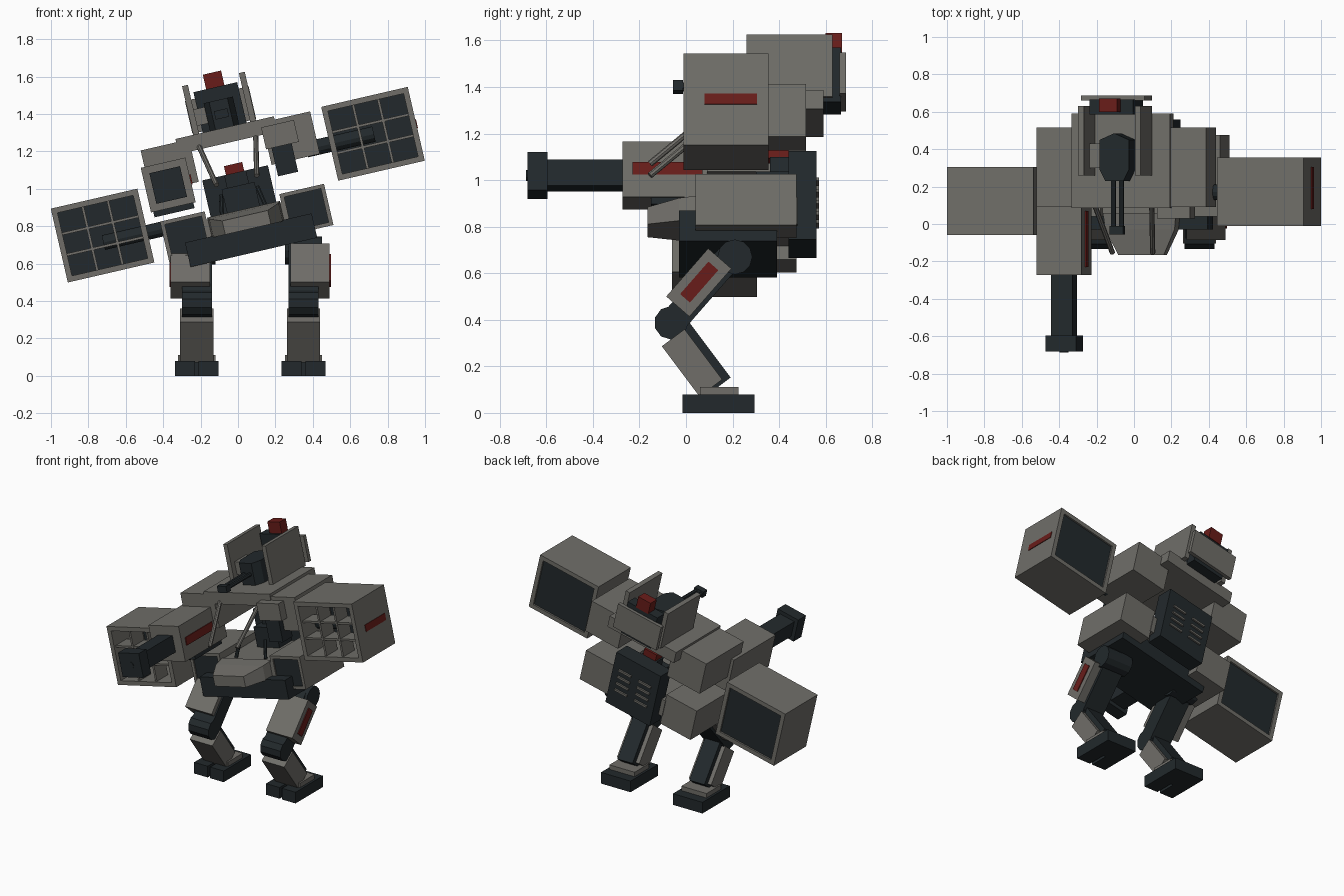
import bpy, bmesh
from math import radians, atan2
from mathutils import Matrix, Vector

if "Cube" in bpy.data.objects:
    bpy.data.objects.remove(bpy.data.objects["Cube"])


def material(name, rgb):
    m = bpy.data.materials.new(name)
    m.diffuse_color = (*rgb, 1)
    m.use_nodes = True
    m.node_tree.nodes["Principled BSDF"].inputs["Base Color"].default_value = m.diffuse_color
    return m


GREY = material("armour_grey", (0.16, 0.155, 0.14))
DARK = material("frame_dark", (0.016, 0.022, 0.025))
RED = material("marking_red", (0.14, 0.012, 0.01))

WORLD = Matrix.Identity(4)
# the whole upper body leans 13 degrees to one side
TILT = (Matrix.Translation((0, 0, 0.75)) @ Matrix.Rotation(radians(-13), 4, 'Y')
        @ Matrix.Translation((0.06, 0, 0)))


def finish(name, bm, mat, frame):
    bm.transform(frame)
    bmesh.ops.recalc_face_normals(bm, faces=bm.faces)
    me = bpy.data.meshes.new(name)
    bm.to_mesh(me)
    bm.free()
    me.materials.append(mat)
    ob = bpy.data.objects.new(name, me)
    bpy.context.collection.objects.link(ob)
    return ob


def boxes(name, ranges, mat=GREY, frame=TILT):
    """One object made of boxes given as (x0, x1, y0, y1, z0, z1)."""
    bm = bmesh.new()
    for x0, x1, y0, y1, z0, z1 in ranges:
        m = (Matrix.Translation(((x0 + x1) / 2, (y0 + y1) / 2, (z0 + z1) / 2))
             @ Matrix.Diagonal((abs(x1 - x0), abs(y1 - y0), abs(z1 - z0), 1)))
        bmesh.ops.create_cube(bm, size=1, matrix=m)
    return finish(name, bm, mat, frame)


def box(name, *r, mat=GREY, frame=TILT):
    return boxes(name, [r], mat, frame)


def rod(name, a, b, r, mat=DARK, frame=TILT, sides=12):
    a, b = Vector(a), Vector(b)
    d = b - a
    bm = bmesh.new()
    m = Matrix.Translation((a + b) / 2) @ d.to_track_quat('Z', 'Y').to_matrix().to_4x4()
    bmesh.ops.create_cone(bm, cap_ends=True, segments=sides, radius1=r, radius2=r,
                          depth=d.length, matrix=m)
    return finish(name, bm, mat, frame)


# Missile pods: open frame, 3x3 front grid, dark back panel, carrying arm
def pod(side, x0, y0, z0):
    x1, y1, z1, t = x0 + 0.475, y0 + 0.365, z0 + 0.405, 0.03
    boxes(side + "_pod_shell", [(x0, x1, y0, y1, z0, z0 + t), (x0, x1, y0, y1, z1 - t, z1),
                                (x0, x0 + t, y0, y1, z0 + t, z1 - t),
                                (x1 - t, x1, y0, y1, z0 + t, z1 - t)])
    box(side + "_pod_back", x0 + t, x1 - t, y1 - 0.04, y1 - 0.012, z0 + t, z1 - t, mat=DARK)
    w, h = (x1 - x0 - 2 * t) / 3, (z1 - z0 - 2 * t) / 3
    bars = []
    for i in (1, 2):
        x, z = x0 + t + i * w, z0 + t + i * h
        bars += [(x - 0.007, x + 0.007, y0 + 0.015, y0 + 0.14, z0 + t, z1 - t),
                 (x0 + t, x1 - t, y0 + 0.018, y0 + 0.14, z - 0.007, z + 0.007)]
    boxes(side + "_pod_grid", bars)


pod("right", 0.528, -0.01, 0.165)
pod("left", -1.003, -0.06, -0.04)
box("right_pod_stripe", 1.0, 1.007, 0.08, 0.305, 0.345, 0.392, mat=RED)
rod("right_pod_arm", (0.4, 0.17, 0.365), (0.77, 0.17, 0.365), 0.042)
rod("left_pod_arm", (-0.4, 0.12, 0.125), (-0.77, 0.12, 0.125), 0.04)

# Shoulder yoke, shoulder blocks and hull side boxes
box("shoulder_yoke", -0.27, 0.27, 0.085, 0.59, 0.495, 0.578)
for side, s in (("left", -1), ("right", 1)):
    box(side + "_shoulder", s * 0.2, s * 0.465, 0.09, 0.515, 0.327, 0.56)
    a, b = s * 0.205, s * 0.45
    boxes(side + "_hull_box", [(a, b, 0.055, 0.475, -0.06, 0.166),
                               (a, b, 0.04, 0.055, 0.145, 0.166), (a, b, 0.04, 0.055, -0.06, -0.04),
                               (a, a + s * 0.022, 0.04, 0.055, -0.04, 0.145),
                               (b - s * 0.022, b, 0.04, 0.055, -0.04, 0.145)])
    box(side + "_hull_vent", s * 0.227, s * 0.428, 0.05, 0.058, -0.04, 0.145, mat=DARK)
box("right_arm_stub", 0.19, 0.37, 0.03, 0.12, 0.415, 0.535)
box("right_arm_joint", 0.22, 0.33, 0.05, 0.16, 0.26, 0.42, mat=DARK)

# Hip plate, hull core and tapered nose
box("hip_plate", -0.345, 0.35, -0.03, 0.39, -0.107, 0.027, mat=DARK)
box("hull_core", -0.21, 0.21, 0.04, 0.48, 0.0, 0.12)
bm = bmesh.new()
outline = [(-0.2, 0.06, 0.13), (-0.19, -0.03, 0.12), (-0.125, -0.165, 0.095),
           (0.125, -0.165, 0.095), (0.19, -0.03, 0.12), (0.2, 0.06, 0.13)]
top = [bm.verts.new(p) for p in outline]
low = [bm.verts.new((x, y, 0.02)) for x, y, _ in outline]
for ring in (top, low):
    bm.faces.new((ring[0], ring[1], ring[4], ring[5]))
    bm.faces.new(ring[1:5])
for i in range(6):
    j = (i + 1) % 6
    bm.faces.new((top[i], top[j], low[j], low[i]))
finish("nose", bm, GREY, TILT)

# Rear engine pack with louvres, headrest and beacon
box("engine_pack", -0.18, 0.18, 0.44, 0.56, -0.06, 0.33, mat=DARK)
boxes("engine_louvres", [(s * 0.03, s * 0.13, 0.555, 0.572, z, z + 0.014)
                         for s in (-1, 1) for z in (0.06, 0.11, 0.16, 0.21)])
box("pilot_seat", -0.09, 0.09, 0.3, 0.45, 0.1, 0.26, mat=DARK)
box("seat_headrest", -0.06, 0.06, 0.36, 0.45, 0.25, 0.33, mat=DARK)
box("hull_beacon", -0.05, 0.05, 0.35, 0.44, 0.328, 0.378, mat=RED)

# Thin braces hanging from the yoke, and control levers
rod("left_brace", (-0.21, 0.1, 1.23), (-0.115, -0.155, 1.02), 0.014, GREY, WORLD, 8)
rod("right_brace", (0.095, 0.1, 1.28), (0.1, -0.155, 1.07), 0.014, GREY, WORLD, 8)
for side, s in (("left", -1), ("right", 1)):
    rod(side + "_lever", (s * 0.12, 0.1, 0.12), (s * 0.1, 0.16, 0.23), 0.012, sides=8)

# Forearm cannon
cx, cz = -0.363, 0.347
for name, h, y0, y1, m in (("cannon_body", 0.1225, -0.272, 0.2, GREY),
                           ("cannon_barrel", 0.058, -0.6, -0.25, DARK),
                           ("cannon_muzzle", 0.084, -0.682, -0.595, DARK)):
    box(name, cx - h, cx + h, y0, y1, cz - h, cz + h, mat=m)
rod("cannon_bore", (cx, -0.687, cz), (cx, -0.67, cz), 0.025)
box("cannon_underside", cx - 0.11, cx + 0.11, -0.15, 0.15, 0.195, 0.23, mat=DARK)
box("cannon_stripe", cx + 0.12, cx + 0.129, -0.23, 0.07, cz - 0.025, cz + 0.03, mat=RED)

# Head: side shields, rear plate, sensor block, beacon and twin gun
for side, s in (("left", -1), ("right", 1)):
    box(side + "_head_shield", s * 0.14, s * 0.172, 0.26, 0.63, 0.572, 0.845)
    rod(side + "_gun_barrel", (s * 0.022, -0.05, 0.653), (s * 0.022, 0.26, 0.653), 0.014, sides=8)
box("head_rear_plate", -0.175, 0.175, 0.66, 0.688, 0.585, 0.765)
box("head_sensor", -0.12, 0.12, 0.585, 0.665, 0.56, 0.8, mat=DARK)
box("head_beacon", -0.05, 0.05, 0.6, 0.67, 0.795, 0.88, mat=RED)
bm = bmesh.new()
pts = [(-0.05, 0.23), (0.05, 0.23), (0.08, 0.29), (0.08, 0.45), (0, 0.485), (-0.08, 0.45), (-0.08, 0.29)]
face = bm.faces.new([bm.verts.new((x, y, 0.576)) for x, y in pts])
ext = bmesh.ops.extrude_face_region(bm, geom=[face])
bmesh.ops.translate(bm, vec=(0, 0, 0.154),
                    verts=[v for v in ext["geom"] if isinstance(v, bmesh.types.BMVert)])
finish("head_gun_body", bm, DARK, TILT)
box("head_gun_magazine", -0.155, -0.075, 0.3, 0.43, 0.62, 0.71)
box("head_gun_muzzle", -0.037, 0.037, -0.055, -0.012, 0.63, 0.676, mat=DARK)


# Legs: backward-slanting thigh, round knee, forward shin, split foot
def limb(cx, cy, cz, a, b):
    """Frame whose z axis runs from a to b in the side plane."""
    return (Matrix.Translation((cx, cy, cz))
            @ Matrix.Rotation(-atan2(b[0] - a[0], b[1] - a[1]), 4, 'X'))


for side, s in (("left", -1), ("right", 1)):
    x = 0.065 + s * 0.285
    xt = 0.065 + s * 0.32
    thigh = limb(xt, 0.055, 0.56, (0, 0), (0.18, 0.206))
    box(side + "_thigh_armour", -0.105, 0.105, -0.066, 0.066, -0.137, 0.137, frame=thigh)
    box(side + "_thigh_stripe", s * 0.1, s * 0.111, -0.028, 0.028, -0.09, 0.095, mat=RED, frame=thigh)
    box(side + "_thigh_frame", -0.115, 0.045, -0.03, 0.085, -0.2, 0.19, mat=DARK,
        frame=thigh @ Matrix.Diagonal((s, 1, 1, 1)))
    rod(side + "_hip_joint", (x - 0.1, 0.21, 0.67), (x + 0.1, 0.21, 0.67), 0.075, DARK, WORLD)
    rod(side + "_knee_joint", (x - 0.08, -0.065, 0.387), (x + 0.08, -0.065, 0.387), 0.072, DARK, WORLD, 10)
    shin = limb(x, 0.026, 0.215, (0.165, -0.22), (0, 0))
    box(side + "_shin_armour", -0.089, 0.089, -0.061, 0.061, -0.135, 0.135, frame=shin)
    box(side + "_shin_frame", -0.06, 0.06, -0.01, 0.095, -0.15, 0.19, mat=DARK, frame=shin)
    box(side + "_ankle_plate", x - 0.1, x + 0.1, 0.06, 0.225, 0.075, 0.112, frame=WORLD)
    boxes(side + "_foot", [(x - 0.117, x - 0.01, -0.015, 0.12, 0, 0.08),
                           (x + 0.01, x + 0.117, -0.015, 0.12, 0, 0.08),
                           (x - 0.117, x + 0.117, 0.12, 0.295, 0, 0.08)], DARK, WORLD)
